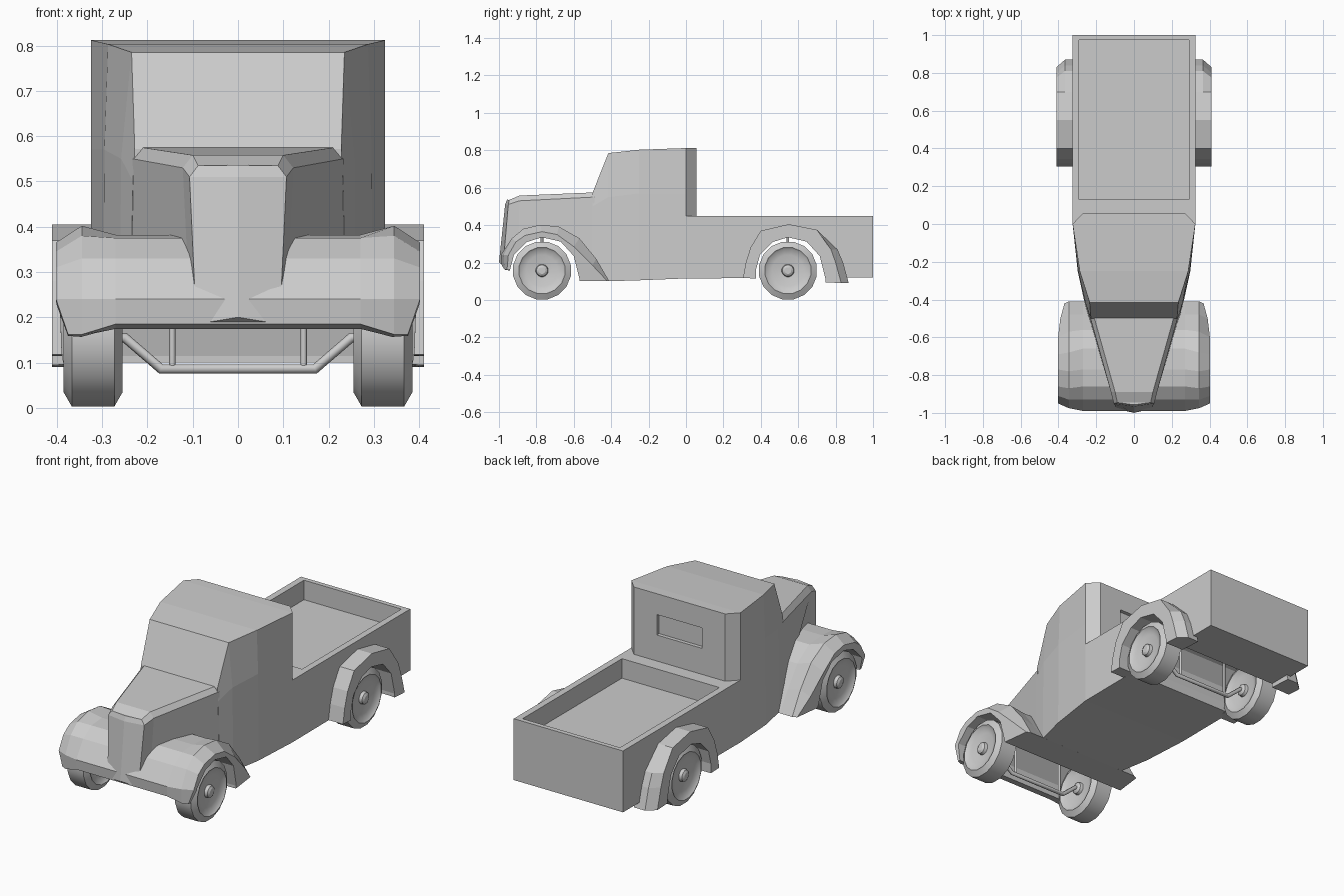
import bpy, bmesh
from math import cos, sin, tau

if "Cube" in bpy.data.objects:
    bpy.data.objects.remove(bpy.data.objects["Cube"])


def make(name, bm):
    bmesh.ops.remove_doubles(bm, verts=bm.verts, dist=1e-5)
    bmesh.ops.recalc_face_normals(bm, faces=bm.faces)
    me = bpy.data.meshes.new(name)
    bm.to_mesh(me)
    bm.free()
    ob = bpy.data.objects.new(name, me)
    bpy.context.collection.objects.link(ob)
    return ob


def loft(name, rings, cap_last=True):
    """Skin rings of equal point count and close the ends."""
    bm = bmesh.new()
    vs = [[bm.verts.new(p) for p in r] for r in rings]
    n = len(rings[0])
    for a, b in zip(vs, vs[1:]):
        for i in range(n):
            j = (i + 1) % n
            bm.faces.new((a[i], a[j], b[j], b[i]))
    bm.faces.new(vs[0])
    if cap_last:
        bm.faces.new(vs[-1])
    return make(name, bm)


def mirror_ring(half):
    return half + [(-x, y, z) for x, y, z in reversed(half)]


def prism(name, outline, x0, x1):
    return loft(name, [[(x, y, z) for y, z in outline] for x in (x0, x1)])


def cut(ob, cutter):
    m = ob.modifiers.new("cut", 'BOOLEAN')
    m.object, m.operation, m.solver = cutter, 'DIFFERENCE', 'EXACT'
    cutter.hide_render = True
    cutter.hide_viewport = True


def smooth(ob, angle=0.5):
    bpy.ops.object.select_all(action='DESELECT')
    ob.select_set(True)
    bpy.context.view_layer.objects.active = ob
    bpy.ops.object.shade_smooth_by_angle(angle=angle)


FRONT, REAR, AXLE_Z = -0.77, 0.545, 0.157

# Wheel arch cutters, right through the body
arch = [(-.94, -.1), (-.94, .165), (-.92, .24), (-.85, .31), (-.77, .335),
        (-.67, .312), (-.6, .235), (-.57, .115), (-.57, -.1)]
front_arch = prism("front_arch_cutter", arch, -.6, .6)
rear_arch = prism("rear_arch_cutter", [(y + 1.315, z) for y, z in arch], -.6, .6)

# Cab: (y, low x, mid x, top x, bottom z, mid z, top z)
cab_sections = [(-.5, .24, .232, .228, .1, .5, .572),
                (-.415, .262, .258, .235, .1, .55, .785),
                (-.25, .298, .295, .287, .105, .57, .803),
                (0, .325, .325, .325, .115, .57, .812),
                (.055, .272, .272, .272, .12, .57, .812)]
cab = loft("cab", [mirror_ring([(a, y, p), (b, y, q), (c, y, r)])
                   for y, a, b, c, p, q, r in cab_sections])
cut(cab, prism("rear_window_cutter",
               [(.035, .59), (.035, .70), (.1, .70), (.1, .59)], -.135, .135))

# Hood tapering to a shallow V nose
hood = loft("hood", [
    mirror_ring([(.24, -.49, .185), (.233, -.49, .55), (.212, -.49, .575)]),
    mirror_ring([(.105, -.9, .185), (.122, -.89, .53), (.1, -.89, .558)]),
    mirror_ring([(.092, -.978, .185), (.107, -.95, .51), (.088, -.945, .535)]),
    mirror_ring([(0, -1, .2), (0, -.967, .51), (0, -.957, .536)])], cap_last=False)
cut(hood, front_arch)

# Front fenders: one arched block lofted from side to side
inner = [(-.985, .185), (-.99, .24), (-.93, .33), (-.86, .375), (-.77, .382),
         (-.66, .375), (-.56, .31), (-.48, .2), (-.41, .1), (-.6, .1)]
crest = [(-.97, .162), (-.975, .24), (-.93, .33), (-.87, .38), (-.78, .402),
         (-.68, .392), (-.57, .33), (-.48, .22), (-.41, .1), (-.6, .1)]
outer = [(-.957, .162), (-.95, .24), (-.91, .31), (-.86, .345), (-.77, .365),
         (-.69, .35), (-.6, .285), (-.5, .185), (-.42, .1), (-.6, .1)]
edge_x = [.375] + [.402] * 6 + [.39, .368, .39]
half = [[(.27, y, z) for y, z in inner], [(.345, y, z) for y, z in crest],
        [(x, y, z) for x, (y, z) in zip(edge_x, outer)]]
fender = loft("front_fenders",
              [[(-x, y, z) for x, y, z in r] for r in reversed(half)] + half)
cut(fender, front_arch)

# Cargo bed
bed = prism("cargo_bed", [(0, .115), (0, .45), (1, .45), (1, .12)], -.325, .325)
cut(bed, prism("bed_recess_cutter",
               [(.13, .345), (.13, .6), (.975, .6), (.975, .345)], -.29, .29))
cut(bed, rear_arch)

# Rear fenders, tapered towards the tail
shell = [(.305, .118), (.32, .2), (.345, .28), (.4, .37), (.55, .405),
         (.7, .375), (.81, .27), (.84, .2), (.87, .09)]
pull = [0] * 6 + [.035, .04, .04]
for side, s in (("right", 1), ("left", -1)):
    rf = loft(f"rear_fender_{side}", [
        [(s * .3, y, z) for y, z in shell],
        [(s * .365, y, z) for y, z in shell],
        [(s * .411, y - d, z) for (y, z), d in zip(shell, pull)]])
    cut(rf, rear_arch)

# Wheels: dished on both faces, (offset from wheel centre, radius)
face = [(.065, .002), (.065, .018), (.058, .03), (.042, .034), (.048, .085),
        (.056, .115), (.065, .125), (.047, .157)]
profile = face + [(-x, r) for x, r in reversed(face)]
SIDES = 16


def wheel(name, cx, cy):
    rings = [[(cx + x, cy + r * cos(tau * (i + .5) / SIDES),
               AXLE_Z + r * sin(tau * (i + .5) / SIDES)) for i in range(SIDES)]
             for x, r in profile]
    smooth(loft(name, rings))


def rod(name, points, radius):
    cu = bpy.data.curves.new(name, 'CURVE')
    cu.dimensions = '3D'
    cu.bevel_depth, cu.bevel_resolution, cu.use_fill_caps = radius, 2, True
    sp = cu.splines.new('POLY')
    sp.points.add(len(points) - 1)
    for p, co in zip(sp.points, points):
        p.co = (*co, 1)
    ob = bpy.data.objects.new(name, cu)
    bpy.context.collection.objects.link(ob)


# Running gear: wheels, dropped axles and struts
for end, y in (("front", FRONT), ("rear", REAR)):
    bar = [(.3, AXLE_Z), (.25, .155), (.17, .086)]
    pts = [(-x, y, z) for x, z in bar] + [(x, y, z) for x, z in reversed(bar)]
    rod(f"{end}_axle", pts, .011)
    for side, s in (("right", 1), ("left", -1)):
        wheel(f"{end}_wheel_{side}", s * .32, y)
        rod(f"{end}_strut_{side}", [(s * .145, y, .09), (s * .145, y, .343)], .007)
